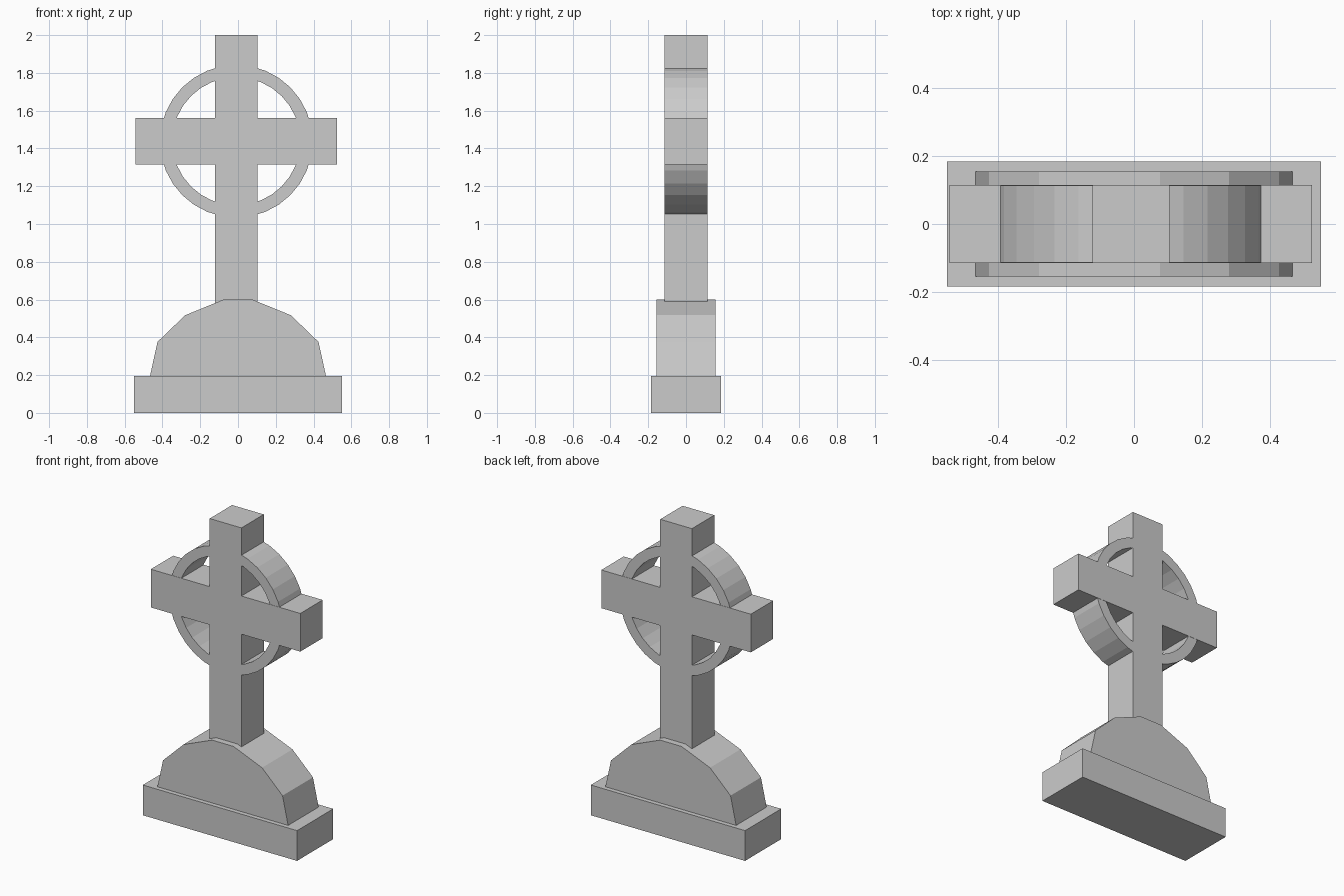
import bpy, bmesh, math

if "Cube" in bpy.data.objects:
    bpy.data.objects.remove(bpy.data.objects["Cube"])

CX = -0.009      # the cross sits slightly left of the plinth centre
RING_Z = 1.438   # centre height of arms and ring


def finish(name, bm):
    bmesh.ops.recalc_face_normals(bm, faces=bm.faces)
    mesh = bpy.data.meshes.new(name)
    bm.to_mesh(mesh)
    bm.free()
    obj = bpy.data.objects.new(name, mesh)
    bpy.context.collection.objects.link(obj)
    return obj


def prism(name, profile, half_depth):
    """Extrude an x-z profile symmetrically along y."""
    bm = bmesh.new()
    face = bm.faces.new([bm.verts.new((x, -half_depth, z)) for x, z in profile])
    ext = bmesh.ops.extrude_face_region(bm, geom=[face])
    verts = [v for v in ext["geom"] if isinstance(v, bmesh.types.BMVert)]
    bmesh.ops.translate(bm, verts=verts, vec=(0, 2 * half_depth, 0))
    return finish(name, bm)


def ring(name, outer, inner, half_depth, segments):
    """Flat-faced ring with a rectangular section, axis along y."""
    bm = bmesh.new()
    section = [(outer, -half_depth), (outer, half_depth),
               (inner, half_depth), (inner, -half_depth)]
    loops = []
    for i in range(segments):
        a = 2 * math.pi * i / segments
        loops.append([bm.verts.new((CX + r * math.cos(a), y, RING_Z + r * math.sin(a)))
                      for r, y in section])
    for i in range(segments):
        a, b = loops[i], loops[(i + 1) % segments]
        for j in range(4):
            k = (j + 1) % 4
            bm.faces.new((a[j], a[k], b[k], b[j]))
    return finish(name, bm)


# Rectangular plinth
prism("plinth", [(-0.55, 0), (0.55, 0), (0.55, 0.195), (-0.55, 0.195)], 0.184)

# Faceted mound, mirrored half profile
half = [(0.466, 0.195), (0.426, 0.376), (0.28, 0.517), (0.076, 0.6)]
prism("mound", half + [(-x, z) for x, z in reversed(half)], 0.155)

# Upright and arms as one cross outline
w, arm, h = 0.113, 0.533, 0.123
side = [(w, 0.578), (w, RING_Z - h), (arm, RING_Z - h),
        (arm, RING_Z + h), (w, RING_Z + h), (w, 2.0)]
outline = [(CX + x, z) for x, z in side] + [(CX - x, z) for x, z in reversed(side)]
prism("cross", outline, 0.114)

# Ring around the crossing, a hair thinner than the cross
ring("cross_ring", 0.404, 0.339, 0.1125, 32)
